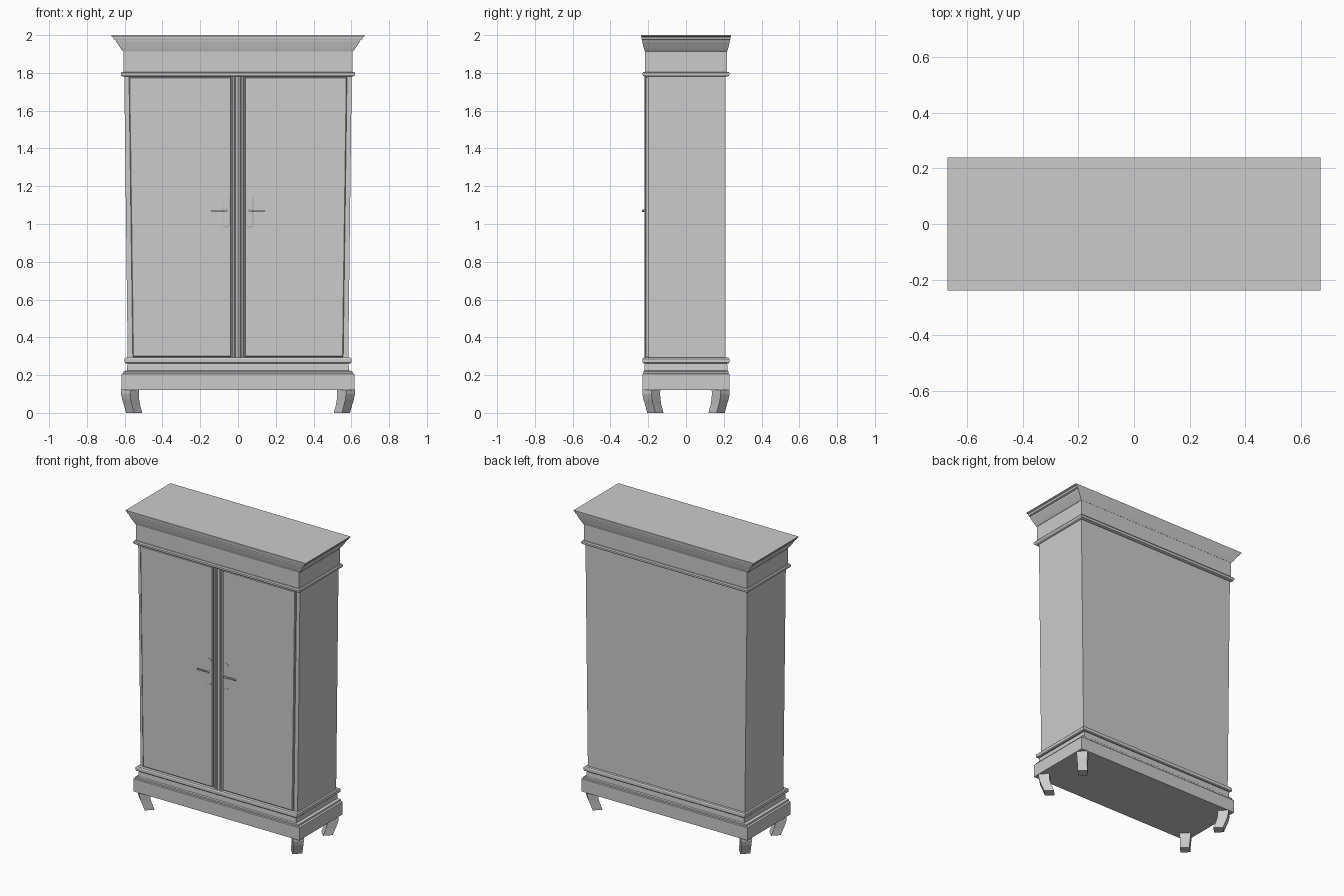
import bpy, bmesh, math

if "Cube" in bpy.data.objects:
    bpy.data.objects.remove(bpy.data.objects["Cube"])


def finish(name, bm):
    bmesh.ops.remove_doubles(bm, verts=bm.verts, dist=1e-5)
    bmesh.ops.recalc_face_normals(bm, faces=bm.faces)
    me = bpy.data.meshes.new(name)
    bm.to_mesh(me)
    bm.free()
    ob = bpy.data.objects.new(name, me)
    bpy.context.collection.objects.link(ob)
    return ob


def loft(name, rings):
    """Skin a list of equal-length point rings and cap both ends."""
    bm = bmesh.new()
    loops = [[bm.verts.new(p) for p in r] for r in rings]
    for a, b in zip(loops, loops[1:]):
        n = len(a)
        for i in range(n):
            bm.faces.new((a[i], a[(i + 1) % n], b[(i + 1) % n], b[i]))
    bm.faces.new(loops[0])
    bm.faces.new(loops[-1])
    return finish(name, bm)


def rect(hx, y0, y1, z):
    return [(-hx, y0, z), (hx, y0, z), (hx, y1, z), (-hx, y1, z)]


def stack(name, profile):
    """Rectangular moulding from (half width, half depth, height) steps."""
    return loft(name, [rect(hx, -hy, hy, z) for hx, hy, z in profile])


def cylinder(name, a, axis, length, r, seg=12):
    rings = []
    for t in (0, length):
        ring = []
        for i in range(seg):
            u = r * math.cos(i * math.tau / seg)
            v = r * math.sin(i * math.tau / seg)
            off = (t, u, v) if axis == 'x' else (u, t, v)
            ring.append(tuple(p + q for p, q in zip(a, off)))
        rings.append(ring)
    ob = loft(name, rings)
    for p in ob.data.polygons:
        p.use_smooth = len(p.vertices) == 4
    return ob


# plinth with its waist and upper bead
stack("plinth", [(.618, .23, .12), (.618, .23, .205), (.608, .226, .21),
                 (.606, .226, .22), (.588, .22, .225), (.585, .218, .262)])
stack("lower_bead", [(.595, .225, .262), (.601, .23, .267),
                     (.601, .23, .286), (.595, .226, .292)])

# cabinet body, slightly wider at the top
loft("body", [rect(.584, -.201, .209, .29), rect(.602, -.201, .209, 1.785)])

# bead, frieze and flared cornice
stack("upper_bead", [(.607, .218, 1.78), (.616, .227, 1.784), (.62, .23, 1.79),
                     (.62, .23, 1.799), (.614, .225, 1.806)])
stack("frieze", [(.606, .216, 1.80), (.606, .216, 1.915)])
stack("cornice", [(.608, .217, 1.912), (.622, .223, 1.93), (.646, .232, 1.966),
                  (.648, .233, 1.974), (.658, .235, 1.978), (.662, .236, 1.99),
                  (.67, .238, 1.994), (.67, .238, 2.0)])

# fluted centre post between the doors
post = [(-.033, -.199), (-.033, -.208), (-.027, -.214), (-.018, -.214),
        (-.013, -.209), (-.008, -.216), (0, -.219), (.008, -.216),
        (.013, -.209), (.018, -.214), (.027, -.214), (.033, -.208), (.033, -.199)]
loft("centre_post", [[(x, y, z) for x, y in post] for z in (.288, 1.785)])

for s, side in ((-1, "left"), (1, "right")):
    # door, its outer edge following the taper of the body
    def door_ring(y, inset):
        z0, z1, xi = .297 + inset, 1.777 - inset, .037 + inset
        return [(s * x, y, z) for x, z in ((xi, z0), (.557 - inset, z0),
                                           (.577 - inset, z1), (xi, z1))]
    loft(side + "_door", [door_ring(-.198, 0), door_ring(-.213, 0),
                          door_ring(-.216, .004)])

    # rounded handle plate
    def plate_ring(y, r):
        pts = []
        for i in range(18):
            k = i if i < 9 else i - 1
            a = math.pi * k / 8
            cz = 1.07 + (.07 if i < 9 else -.07)
            pts.append((s * .063 + r * math.cos(a), y, cz + r * math.sin(a)))
        return pts
    loft(side + "_handle_plate", [plate_ring(-.214, .018), plate_ring(-.219, .018),
                                  plate_ring(-.221, .015)])
    # stub and lever
    cylinder(side + "_handle_stub", (s * .063, -.234, 1.07), 'y', .018, .007)
    cylinder(side + "_handle_lever", (s * .063, -.228, 1.07), 'x', s * .08, .005)

    # curved square feet set diagonally at the corners
    for t, end in ((-1, "front"), (1, "back")):
        rings = []
        for z, d, h in ((.125, 0, .047), (.1, -.001, .047), (.07, .003, .045),
                        (.045, .009, .043), (0, .021, .043)):
            cx, cy = s * (.571 - d), t * (.183 - d)
            rings.append([(cx + h, cy, z), (cx, cy + h, z),
                          (cx - h, cy, z), (cx, cy - h, z)])
        loft(f"{end}_{side}_leg", rings)
